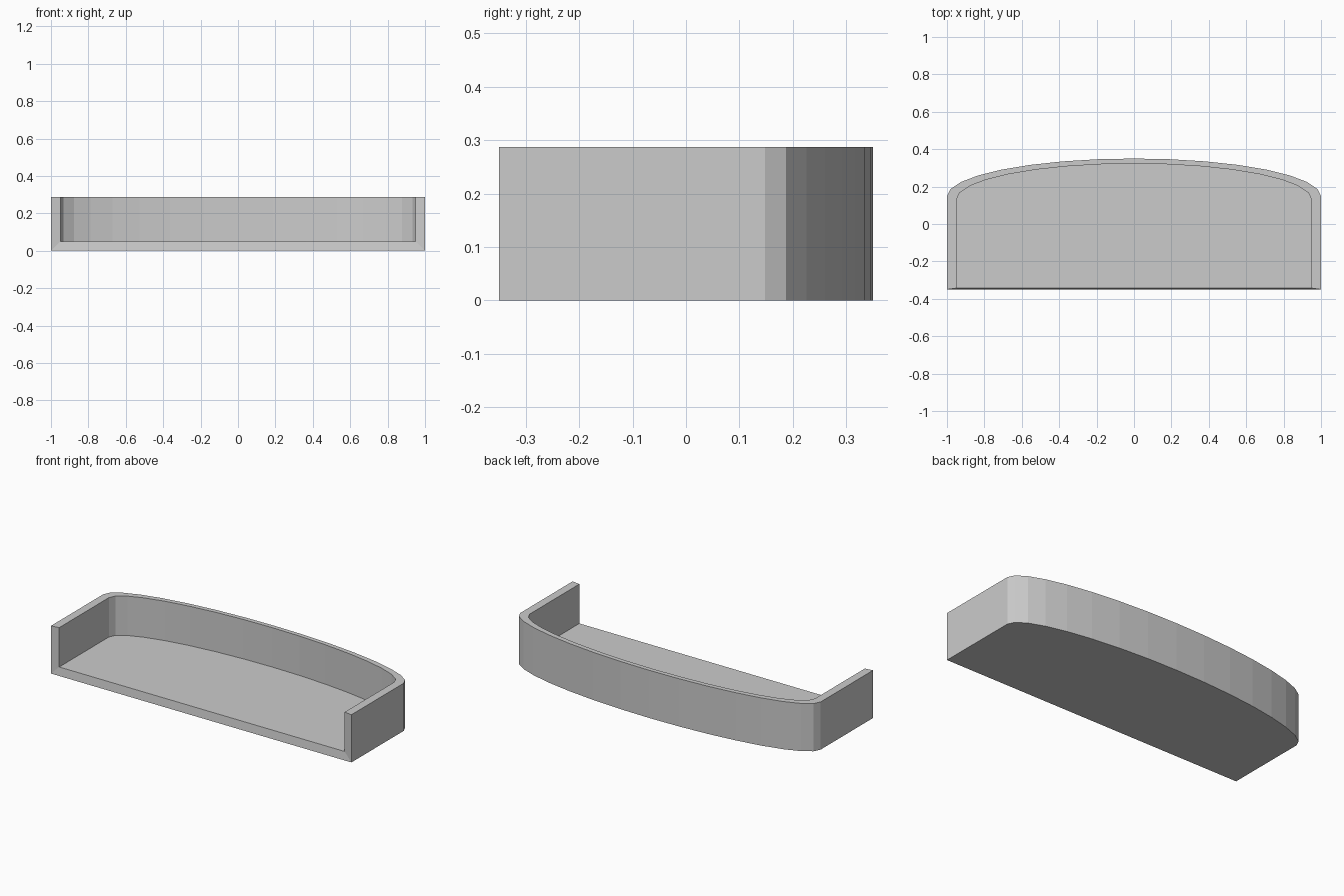
import bpy, bmesh
from math import sin, cos, pi

if "Cube" in bpy.data.objects:
    bpy.data.objects.remove(bpy.data.objects["Cube"])

SEGS = 16            # facets along the curved back
HEIGHT, FLOOR = 0.287, 0.05


def outline(half_width, front, shoulder, back):
    """Straight sides running into a half-ellipse at the back."""
    arc = [(half_width * cos(pi * i / SEGS),
            shoulder + (back - shoulder) * sin(pi * i / SEGS))
           for i in range(SEGS + 1)]
    return [(half_width, front)] + arc + [(-half_width, front)]


def ring(bm, points, z):
    return [bm.verts.new((x, y, z)) for x, y in points]


def bridge(bm, a, b):
    for i in range(len(a) - 1):
        bm.faces.new((a[i], a[i + 1], b[i + 1], b[i]))


bm = bmesh.new()
outer = outline(1.0, -0.35, 0.148, 0.35)
inner = outline(0.95, -0.343, 0.13, 0.323)

outer_low, outer_top = ring(bm, outer, 0), ring(bm, outer, HEIGHT)
inner_top, inner_low = ring(bm, inner, HEIGHT), ring(bm, inner, FLOOR)

# Outer wall, rim and inner wall
bridge(bm, outer_low, outer_top)
bridge(bm, outer_top, inner_top)
bridge(bm, inner_top, inner_low)

# Underside and tray floor
bm.faces.new(outer_low)
bm.faces.new(inner_low)

# Wall ends and front lip
for i in (0, -1):
    bm.faces.new((outer_low[i], outer_top[i], inner_top[i], inner_low[i]))
bm.faces.new((outer_low[0], inner_low[0], inner_low[-1], outer_low[-1]))

bmesh.ops.recalc_face_normals(bm, faces=bm.faces)
mesh = bpy.data.meshes.new("open_front_tray")
bm.to_mesh(mesh)
bm.free()
tray = bpy.data.objects.new("open_front_tray", mesh)
bpy.context.collection.objects.link(tray)
